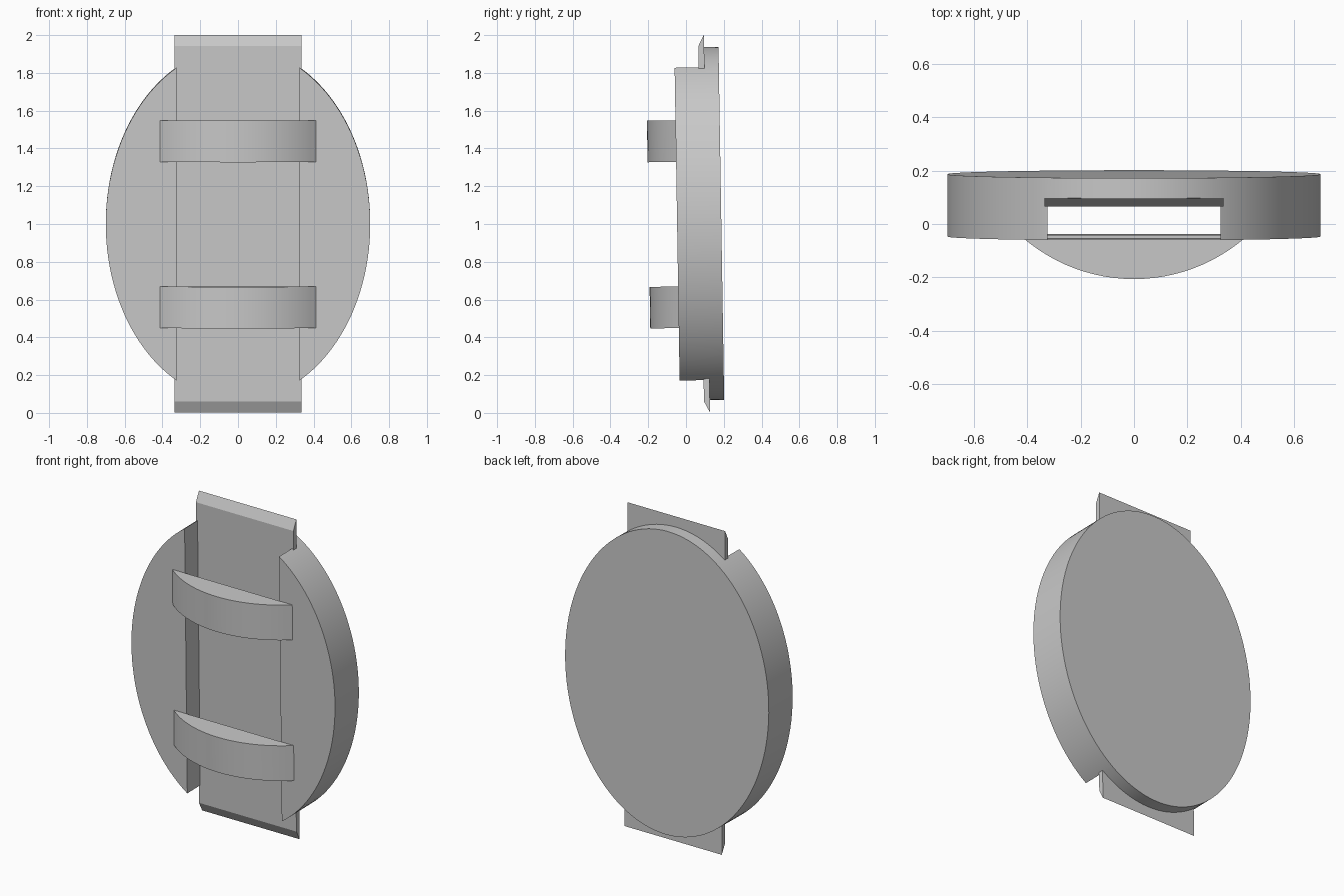
import bpy, bmesh, math
from mathutils import Matrix, Vector

cube = bpy.data.objects.get("Cube")
if cube:
    bpy.data.objects.remove(cube, do_unlink=True)

# Whole piece leans slightly forward about its middle
LEAN = Matrix.Translation((0, 0, 1)) @ Matrix.Rotation(0.016, 4, 'X')

FRONT, BACK = -0.047, 0.187          # disc faces
PLATE_FRONT, FLOOR = 0.08, 0.111     # plate faces; the plate rests on the slot floor
SLOT, PLATE = 0.325, 0.335           # half widths

grey = bpy.data.materials.new("plain grey")
grey.use_nodes = True
colour = (0.58, 0.58, 0.58, 1)
grey.diffuse_color = colour
grey.node_tree.nodes["Principled BSDF"].inputs["Base Color"].default_value = colour


def prism(name, outline, direction):
    """Extrude a closed outline of 3D points along a direction."""
    bm = bmesh.new()
    face = bm.faces.new([bm.verts.new(p) for p in outline])
    ext = bmesh.ops.extrude_face_region(bm, geom=[face])
    top = [v for v in ext["geom"] if isinstance(v, bmesh.types.BMVert)]
    bmesh.ops.translate(bm, verts=top, vec=Vector(direction))
    bmesh.ops.recalc_face_normals(bm, faces=bm.faces)
    bm.transform(LEAN)
    mesh = bpy.data.meshes.new(name)
    bm.to_mesh(mesh)
    bm.free()
    mesh.materials.append(grey)
    obj = bpy.data.objects.new(name, mesh)
    bpy.context.collection.objects.link(obj)
    return obj


def activate(obj):
    bpy.ops.object.select_all(action='DESELECT')
    obj.select_set(True)
    bpy.context.view_layer.objects.active = obj


def smooth(obj):
    activate(obj)
    bpy.ops.object.shade_smooth_by_angle(angle=math.radians(25))


# Oval disc
steps = 128
oval = [(0.70 * math.cos(t), FRONT, 0.935 * math.sin(t))
        for t in (2 * math.pi * i / steps for i in range(steps))]
disc = prism("oval_disc", oval, (0, BACK - FRONT, 0))

# Vertical slot down the front of the disc
cutter = prism("slot_cutter",
               [(-SLOT, -0.3, -1.2), (SLOT, -0.3, -1.2), (SLOT, FLOOR, -1.2), (-SLOT, FLOOR, -1.2)],
               (0, 0, 2.4))
cutter.hide_render = True
cut = disc.modifiers.new("slot", 'BOOLEAN')
cut.operation = 'DIFFERENCE'
cut.solver = 'EXACT'
cut.object = cutter
activate(disc)
bpy.ops.object.modifier_apply(modifier=cut.name)
bpy.data.objects.remove(cutter, do_unlink=True)
smooth(disc)

# Sliding plate with bevelled ends
prism("slide_plate",
      [(-PLATE, FLOOR, -1), (-PLATE, PLATE_FRONT, -0.94),
       (-PLATE, PLATE_FRONT, 0.94), (-PLATE, FLOOR, 1)],
      (2 * PLATE, 0, 0))

# Two bowed bridges across the slot
half, rise, height = 0.412, 0.151, 0.22
radius = (half ** 2 + rise ** 2) / (2 * rise)
sweep = math.asin(half / radius)
for name, z in (("upper_bridge", 0.33), ("lower_bridge", -0.55)):
    angles = [sweep * (i / 12 - 1) for i in range(25)]
    arc = [(radius * math.sin(a), FRONT - rise + radius * (1 - math.cos(a)), z) for a in angles]
    smooth(prism(name, arc, (0, 0, height)))
